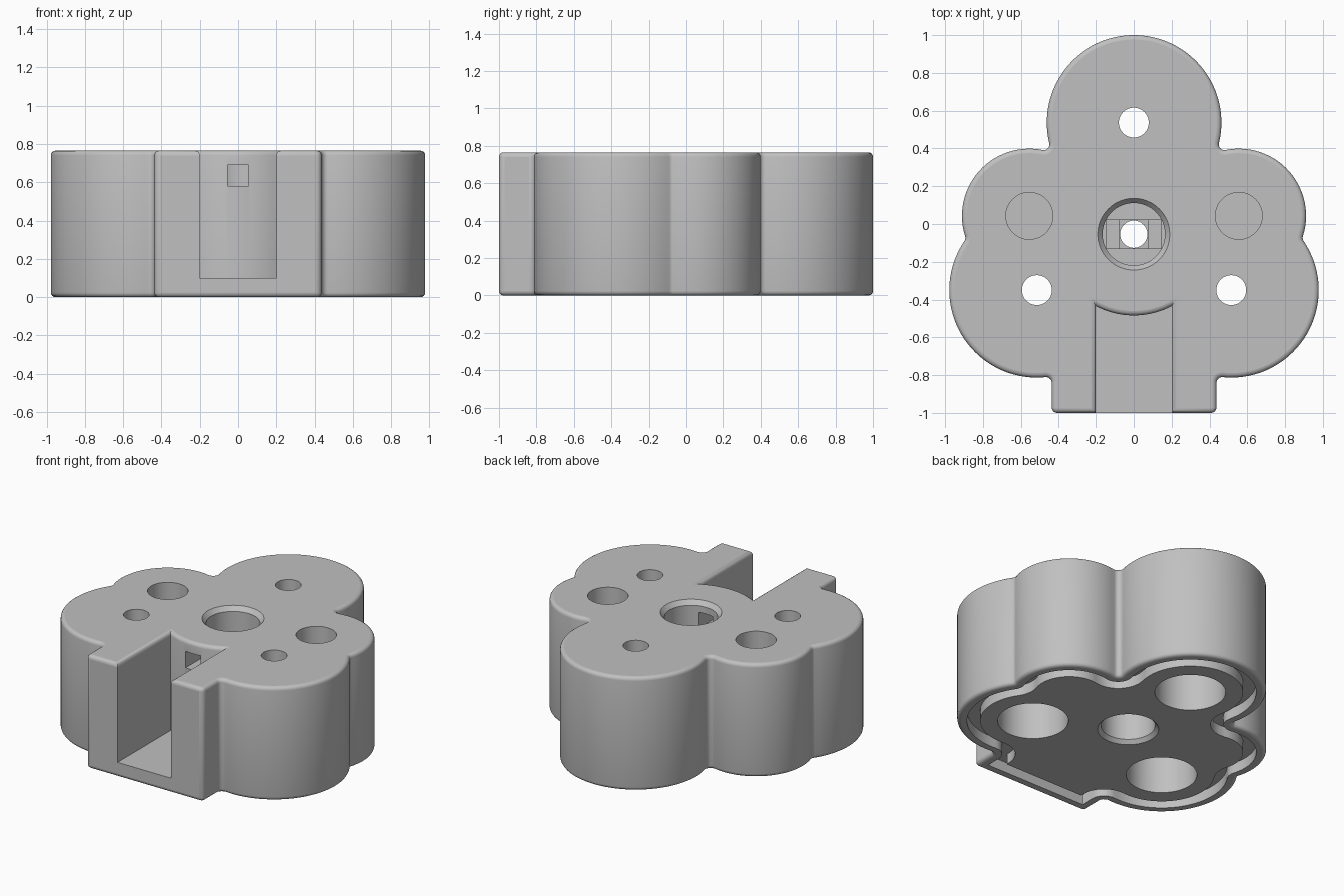
import bpy, bmesh, math
from mathutils import Vector

if "Cube" in bpy.data.objects:
    bpy.data.objects.remove(bpy.data.objects["Cube"], do_unlink=True)

HEIGHT = 0.765
FILLET = 0.03
BACK, SIDE, FRONT = Vector((0, 0.537)), Vector((0.555, 0.043)), Vector((0.515, -0.35))
R_BIG, R_SIDE, BLOCK_X = 0.463, 0.356, 0.437
MID = Vector((0, -0.054))


def arc(c, r, a0, a1, n):
    """Points along the shorter way round from angle a0 to a1."""
    d = (a1 - a0 + math.pi) % (2 * math.pi) - math.pi
    return [(c[0] + r * math.cos(a0 + d * i / n), c[1] + r * math.sin(a0 + d * i / n))
            for i in range(n + 1)]


def heading(a, b):
    return math.atan2(b[1] - a[1], b[0] - a[0])


def fillet_centre(a, ra, b, rb):
    """Centre of the fillet touching two lobes, on the outer side."""
    ra, rb = ra + FILLET, rb + FILLET
    d = (b - a).length
    u = (b - a) / d
    t = (ra * ra - rb * rb + d * d) / (2 * d)
    return a + u * t + Vector((-u.y, u.x)) * math.sqrt(ra * ra - t * t)


Q1 = fillet_centre(BACK, R_BIG, SIDE, R_SIDE)
Q2 = fillet_centre(SIDE, R_SIDE, FRONT, R_BIG)
qx = BLOCK_X + FILLET
Q3 = Vector((qx, FRONT.y - math.sqrt((R_BIG + FILLET) ** 2 - (qx - FRONT.x) ** 2)))


def outline(inset):
    """Lobed body outline, moved inwards by inset."""
    f = FILLET + inset
    c = max(FILLET - inset, 0.004)
    pts = arc(BACK, R_BIG - inset, math.pi / 2, heading(BACK, Q1), 32)
    pts += arc(Q1, f, heading(Q1, BACK), heading(Q1, SIDE), 8)[1:]
    pts += arc(SIDE, R_SIDE - inset, heading(SIDE, Q1), heading(SIDE, Q2), 28)[1:]
    pts += arc(Q2, f, heading(Q2, SIDE), heading(Q2, FRONT), 8)[1:]
    pts += arc(FRONT, R_BIG - inset, heading(FRONT, Q2), heading(FRONT, Q3), 36)[1:]
    pts += arc(Q3, f, heading(Q3, FRONT), math.pi, 8)[1:]
    pts += arc((BLOCK_X - inset - c, -1 + inset + c), c, 0, -math.pi / 2, 5)
    return pts + [(-x, y) for x, y in reversed(pts[1:])]


def notch_outline(grow):
    """Front slot: straight sides and a bulging back wall."""
    r, w = 0.43 - grow, 0.2 + grow
    half = math.asin(w / r)
    back = arc(MID, r, -math.pi / 2 - half, -math.pi / 2 + half, 24)
    return back + [(w, -1.2), (-w, -1.2)]


def circle(c, r):
    return [(c[0] + r * math.cos(k * math.pi / 32), c[1] + r * math.sin(k * math.pi / 32))
            for k in range(64)]


def rectangle(w, y0, y1):
    return [(-w, y0), (w, y0), (w, y1), (-w, y1)]


def loft(name, sections, ring=False):
    """Solid through (outline, height) sections; a ring joins its last section to its first."""
    bm = bmesh.new()
    loops = [[bm.verts.new((x, y, z)) for x, y in pts] for pts, z in sections]
    n = len(loops[0])
    pairs = list(zip(loops, loops[1:]))
    if ring:
        pairs.append((loops[-1], loops[0]))
    else:
        bm.faces.new(loops[0][::-1])
        bm.faces.new(loops[-1])
    for lo, hi in pairs:
        for i in range(n):
            j = (i + 1) % n
            bm.faces.new((lo[i], lo[j], hi[j], hi[i]))
    bmesh.ops.recalc_face_normals(bm, faces=bm.faces)
    mesh = bpy.data.meshes.new(name)
    bm.to_mesh(mesh)
    bm.free()
    ob = bpy.data.objects.new(name, mesh)
    bpy.context.collection.objects.link(ob)
    return ob


def bore(name, c, profile):
    return loft(name, [(circle(c, r), z) for r, z in profile])


# Body with rounded top and bottom rims
ROUND = 0.024
steps = [k * math.pi / 8 for k in range(5)]
rim = [(ROUND * (1 - math.sin(a)), ROUND * (1 - math.cos(a))) for a in steps]
body = loft("lobed_body", [(outline(i), z) for i, z in rim]
            + [(outline(i), HEIGHT - z) for i, z in reversed(rim)])

# Front slot, flared along its top edge
cutters = [loft("slot_cutter", [(notch_outline(0), 0.1)]
                + [(notch_outline(i), HEIGHT - z) for i, z in reversed(rim)]
                + [(notch_outline(ROUND), HEIGHT + 0.1)])]

# Groove following the outline on the underside
LIP, ISLAND, DEPTH = outline(0.06), outline(0.14), 0.07
cutters.append(loft("groove_cutter", [(LIP, -0.1), (LIP, DEPTH), (ISLAND, DEPTH),
                                      (ISLAND, -0.1)], ring=True))

# Screw holes, wide from below and narrow at the top
for c in (BACK, FRONT, Vector((-FRONT.x, FRONT.y))):
    cutters.append(bore("screw_cutter", c, [(0.216, -0.1), (0.216, 0.5), (0.079, 0.5), (0.079, 1)]))

# Blind round pockets in the side lobes
for s in (1, -1):
    cutters.append(bore("pocket_cutter", (s * SIDE.x, SIDE.y), [(0.124, 0.2), (0.124, 1)]))

# Central bore from both ends, with a pierced floor and stepped bridges
FLOOR = 0.43
cutters.append(bore("centre_cutter", MID, [
    (0.187, -0.1), (0.187, 0), (0.165, 0.025), (0.165, 0.36), (0.072, 0.36), (0.072, FLOOR),
    (0.165, FLOOR), (0.165, HEIGHT - 0.03), (0.19, HEIGHT), (0.19, 1)]))
for w, h, z in ((0.146, 0.0755, FLOOR - 0.015), (0.0745, 0.0745, FLOOR - 0.03)):
    plan = rectangle(w, MID.y - h, MID.y + h)
    cutters.append(loft("bridge_cutter", [(plan, z), (plan, FLOOR + 0.02)]))

# Small square window from the slot into the central bore
plan = rectangle(0.055, -0.6, -0.12)
cutters.append(loft("window_cutter", [(plan, 0.58), (plan, 0.69)]))

for cutter in cutters:
    cutter.hide_render = True
    mod = body.modifiers.new(cutter.name, "BOOLEAN")
    mod.operation = "DIFFERENCE"
    mod.solver = "EXACT"
    mod.object = cutter

# Bake the cuts and drop the cutters
graph = bpy.context.evaluated_depsgraph_get()
baked = bpy.data.meshes.new_from_object(body.evaluated_get(graph))
body.modifiers.clear()
body.data = baked
for cutter in cutters:
    bpy.data.objects.remove(cutter, do_unlink=True)

# Single grey material
grey = bpy.data.materials.new("plain_grey")
grey.use_nodes = True
colour = (0.53, 0.53, 0.53, 1)
grey.diffuse_color = colour
grey.node_tree.nodes["Principled BSDF"].inputs["Base Color"].default_value = colour
body.data.materials.clear()
body.data.materials.append(grey)

# Smooth curved walls, flat large and level faces
bpy.ops.object.select_all(action="DESELECT")
body.select_set(True)
bpy.context.view_layer.objects.active = body
bpy.ops.object.shade_smooth_by_angle(angle=math.radians(30))
for poly in body.data.polygons:
    if poly.area > 0.05 or abs(poly.normal.z) > 0.999:
        poly.use_smooth = False
